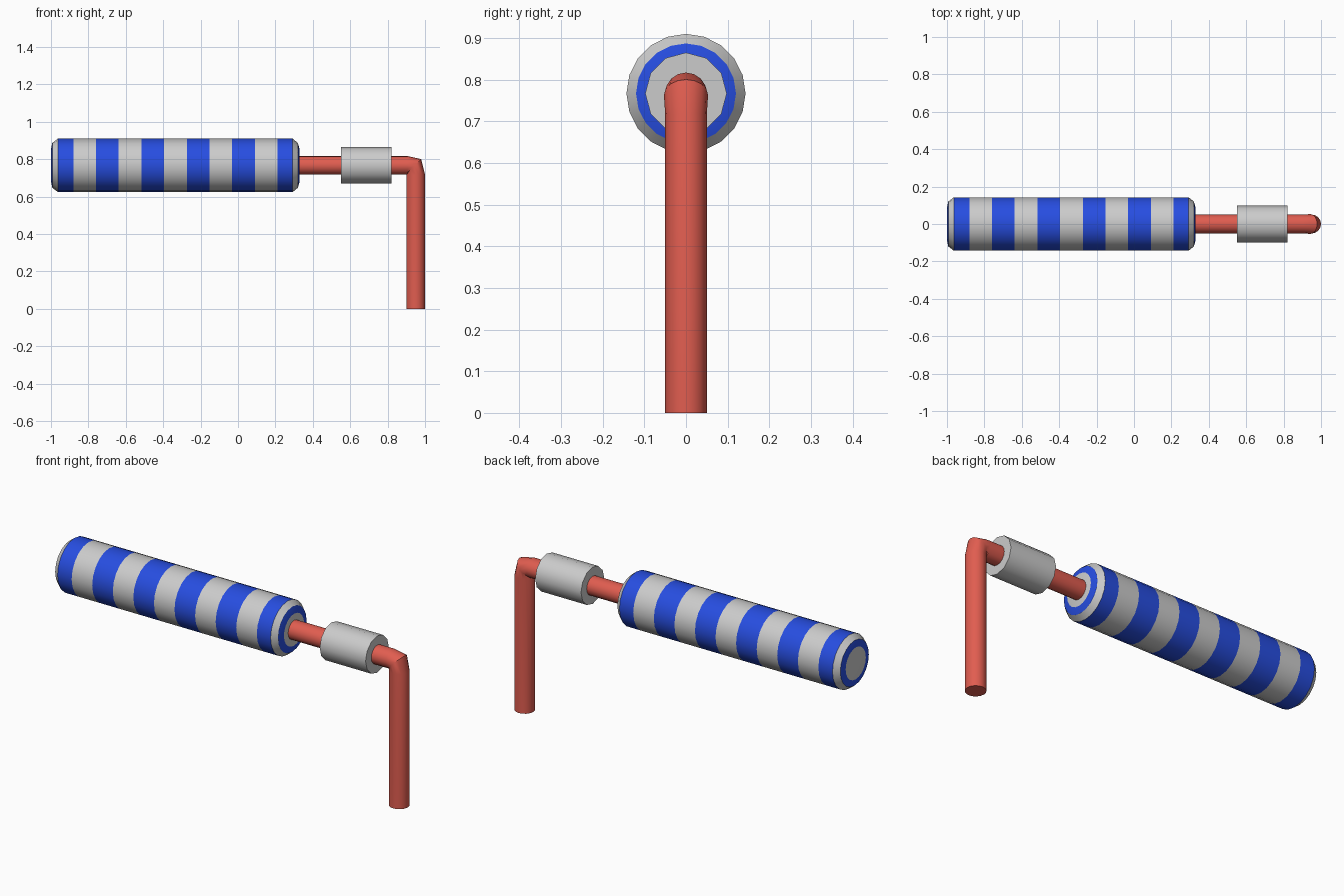
import bpy, bmesh
from math import sin, cos, pi, radians
from mathutils import Vector

if "Cube" in bpy.data.objects:
    bpy.data.objects.remove(bpy.data.objects["Cube"])

AXIS_Z = 0.767


def material(name, rgb):
    m = bpy.data.materials.new(name)
    m.diffuse_color = (*rgb, 1)
    m.use_nodes = True
    m.node_tree.nodes["Principled BSDF"].inputs["Base Color"].default_value = m.diffuse_color
    return m


GREY = material("grey", (0.57, 0.57, 0.57))
BLUE = material("blue", (0.02, 0.075, 0.75))
RED = material("red", (0.75, 0.11, 0.08))


def sweep(name, rings, sides, mats=(), pattern=None):
    """Skin round rings (x, z, radius, tilt in degrees) and cap both ends."""
    bm = bmesh.new()
    loops = []
    for x, z, r, tilt in rings:
        t = radians(tilt)
        up = Vector((sin(t), 0, cos(t)))
        side = Vector((0, 1, 0))
        c = Vector((x, 0, z))
        loops.append([bm.verts.new(c + r * (cos(a) * up + sin(a) * side))
                      for a in (2 * pi * i / sides for i in range(sides))])
    for k in range(len(loops) - 1):
        a, b = loops[k], loops[k + 1]
        for i in range(sides):
            j = (i + 1) % sides
            f = bm.faces.new((a[i], a[j], b[j], b[i]))
            f.material_index = pattern[k] if pattern else 0
    bm.faces.new(loops[0])
    bm.faces.new(loops[-1])
    bmesh.ops.recalc_face_normals(bm, faces=bm.faces[:])
    mesh = bpy.data.meshes.new(name)
    bm.to_mesh(mesh)
    bm.free()
    for m in mats:
        mesh.materials.append(m)
    ob = bpy.data.objects.new(name, mesh)
    bpy.context.collection.objects.link(ob)
    bpy.ops.object.select_all(action='DESELECT')
    ob.select_set(True)
    bpy.context.view_layer.objects.active = ob
    bpy.ops.object.shade_smooth_by_angle(angle=radians(32))
    return ob


# Striped roller with rounded ends: grey and blue bands alternate along it
profile = [(-1.0, 0.085), (-0.993, 0.12), (-0.963, 0.143)]
profile += [(-0.88 + 0.1212 * i, 0.143) for i in range(10)]
profile += [(0.292, 0.143), (0.32, 0.12), (0.33, 0.085)]
bands = [(k + 1) % 2 for k in range(len(profile) - 1)]
sweep("roller_grip", [(x, AXIS_Z, r, 0) for x, r in profile], 20,
      (GREY, BLUE), bands)

# Bent rod: horizontal run, mitred elbow, vertical leg
sweep("bent_rod", [(0.28, AXIS_Z, 0.05, 0), (0.905, AXIS_Z, 0.05, 0),
                   (0.942, 0.763, 0.053, 45),
                   (0.95, 0.717, 0.05, 90), (0.95, 0, 0.05, 90)], 16, (RED,))

# Collar around the rod
sweep("collar", [(0.55, AXIS_Z, 0.098, 0), (0.82, AXIS_Z, 0.098, 0)], 12)
